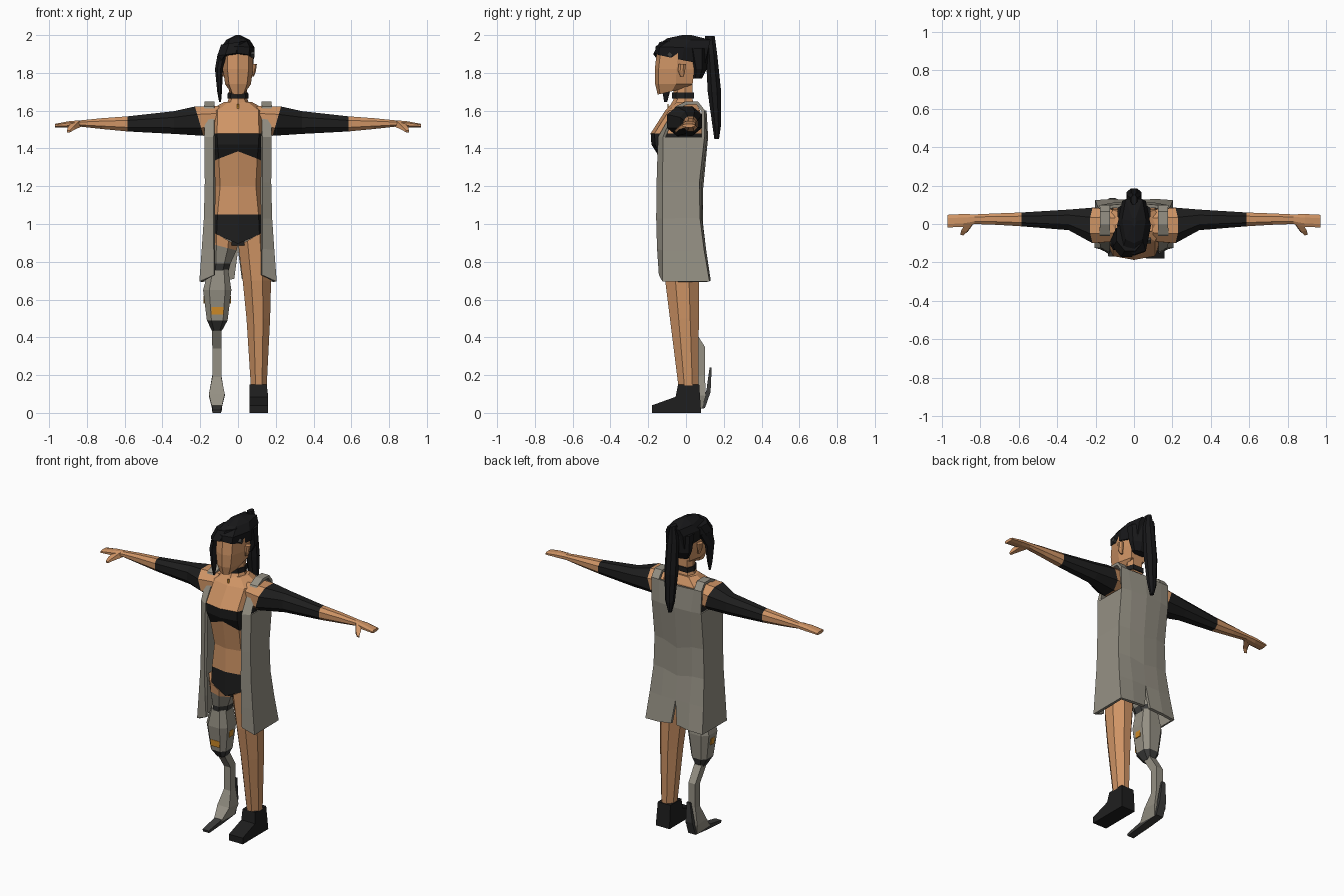
import bpy, bmesh, math

# Flat colours
def material(name, rgb):
    m = bpy.data.materials.new(name)
    m.diffuse_color = (*rgb, 1)
    return m

SKIN = material("skin", (0.62, 0.295, 0.13))
CLOTH = material("black_cloth", (0.013, 0.013, 0.013))
HAIR = material("black_hair", (0.009, 0.009, 0.010))
GREY = material("warm_grey", (0.30, 0.28, 0.23))
DARK = material("dark_grey", (0.045, 0.045, 0.043))
ORANGE = material("orange", (0.60, 0.25, 0.02))


def finish(name, bm, mats, mirror=False, recalc=True):
    if recalc:
        bmesh.ops.recalc_face_normals(bm, faces=bm.faces)
    me = bpy.data.meshes.new(name)
    bm.to_mesh(me)
    bm.free()
    for m in mats:
        me.materials.append(m)
    ob = bpy.data.objects.new(name, me)
    bpy.context.collection.objects.link(ob)
    if mirror:
        mod = ob.modifiers.new("mirror", 'MIRROR')
        mod.merge_threshold = 0.001
    return ob


def loft(name, rings, mats, mirror=False):
    """Skin closed rings; mats gives one material per band, or one for all."""
    bm = bmesh.new()
    bands = mats if isinstance(mats, list) else [mats] * (len(rings) - 1)
    slots = list(dict.fromkeys(bands))
    vs = [[bm.verts.new(p) for p in r] for r in rings]
    n = len(rings[0])
    for a, b, m in zip(vs, vs[1:], bands):
        for i in range(n):
            j = (i + 1) % n
            bm.faces.new((a[i], a[j], b[j], b[i])).material_index = slots.index(m)
    bm.faces.new(vs[0]).material_index = slots.index(bands[0])
    bm.faces.new(vs[-1]).material_index = slots.index(bands[-1])
    return finish(name, bm, slots, mirror)


def octagon(a0, a1, b0, b1, c):
    """Chamfered rectangle in two axes."""
    da, db = (a1 - a0) * c, (b1 - b0) * c
    return [(a0 + da, b0), (a1 - da, b0), (a1, b0 + db), (a1, b1 - db),
            (a1 - da, b1), (a0 + da, b1), (a0, b1 - db), (a0, b0 + db)]


def level(z, x0, x1, y0, y1, tilt=0, c=0.3):
    return [(x, y, z + tilt * (x - x0) / (x1 - x0)) for x, y in octagon(x0, x1, y0, y1, c)]


def body(z, w, yf, yb, dz=0, s=0.02, tilt=0):
    """Symmetric ring with a centre ridge; dz shifts the front centre."""
    half = [(0.7 * w, yf + s, dz * 0.35), (w, (yf + yb) / 2 + 0.01, 0), (0.7 * w, yb, 0)]
    pts = [(0, yf, dz)] + half + [(0, yb, 0)] + [(-x, y, d) for x, y, d in reversed(half)]
    return [(x, y, z + d + tilt * (y - yf) / (yb - yf)) for x, y, d in pts]


def box(name, x0, x1, y0, y1, z0, z1, mat):
    ring = [(x0, y0), (x1, y0), (x1, y1), (x0, y1)]
    return loft(name, [[(x, y, z) for x, y in ring] for z in (z0, z1)], mat)


def strip(name, x, sections, mat):
    """Bar across x; each section is (half width, front y, z, back y, z)."""
    return loft(name, [[(x - h, a, b), (x + h, a, b), (x + h, c, d), (x - h, c, d)]
                       for h, a, b, c, d in sections], mat)


# Torso with briefs and chest band
loft("torso", [
    body(0.97, 0.162, -0.13, 0.06, -0.075), body(1.05, 0.155, -0.13, 0.06),
    body(1.20, 0.135, -0.125, 0.05), body(1.325, 0.145, -0.155, 0.065, 0.06),
    body(1.42, 0.155, -0.183, 0.08), body(1.48, 0.158, -0.187, 0.085),
    body(1.60, 0.155, -0.11, 0.075), body(1.645, 0.075, -0.07, 0.05)],
    [CLOTH, SKIN, SKIN, CLOTH, CLOTH, SKIN, SKIN])
box("crotch", -0.035, 0.035, -0.10, 0.05, 0.885, 0.97, CLOTH)

# Neck, choker and pendant
loft("neck", [body(1.60, 0.075, -0.10, 0.05), body(1.66, 0.05, -0.065, 0.035),
              body(1.74, 0.045, -0.065, 0.035)], SKIN)
loft("choker", [body(1.665, 0.056, -0.073, 0.042), body(1.695, 0.054, -0.073, 0.042)], CLOTH)
box("pendant", -0.004, 0.004, -0.099, -0.092, 1.61, 1.635, ORANGE)

# Head and ears
loft("head", [body(1.685, 0.042, -0.15, -0.02, s=0.012, tilt=0.03),
              body(1.74, 0.068, -0.163, 0.035, s=0.018),
              body(1.82, 0.08, -0.165, 0.045), body(1.91, 0.08, -0.155, 0.05),
              body(1.95, 0.06, -0.12, 0.05)], SKIN)
loft("ear", [level(1.78, 0.068, 0.084, -0.03, -0.012), level(1.81, 0.07, 0.095, -0.042, -0.005),
             level(1.848, 0.07, 0.10, -0.04, 0.0)], SKIN, mirror=True)

# Hair: cap, back, side lock, ponytail, clip
loft("hair_cap", [body(1.895, 0.083, -0.165, 0.10, 0.01, tilt=-0.05),
                  body(1.935, 0.088, -0.16, 0.12, 0.005), body(1.975, 0.062, -0.10, 0.13, 0.008),
                  body(2.0, 0.012, -0.02, 0.03)], HAIR)
loft("hair_back", [level(1.77, -0.055, 0.055, 0.035, 0.085), level(1.82, -0.08, 0.08, 0.03, 0.11),
                   level(1.93, -0.085, 0.085, 0.0, 0.12)], HAIR)
loft("hair_fringe", [level(1.855, -0.10, -0.05, -0.15, -0.03, 0.05),
                     level(1.89, -0.11, 0.03, -0.172, 0.0, 0.02),
                     level(1.95, -0.09, 0.05, -0.14, 0.03, 0.02)], HAIR)
loft("side_lock", [level(1.645, -0.10, -0.09, -0.115, -0.10), level(1.70, -0.11, -0.085, -0.125, -0.085),
                   level(1.82, -0.122, -0.08, -0.135, -0.06), level(1.90, -0.108, -0.06, -0.13, -0.02)], HAIR)
loft("ponytail", [level(1.45, -0.01, 0.01, 0.15, 0.175), level(1.52, -0.028, 0.028, 0.14, 0.185),
                  level(1.70, -0.04, 0.04, 0.115, 0.186), level(1.90, -0.036, 0.036, 0.105, 0.165),
                  level(1.995, -0.015, 0.015, 0.10, 0.152)], HAIR)
loft("hair_clip", [[(x, -0.085 + 0.016 * math.cos(a * math.pi / 2), 1.897 + 0.016 * math.sin(a * math.pi / 2))
                    for a in range(4)] for x in (0.07, 0.088)], DARK)

# Arms: shoulder, sleeve, forearm, hand, thumb
def arm(x, y0, y1, z0, z1, lean=0):
    return [(x + lean * (z - z0) / (z1 - z0), y, z) for y, z in octagon(y0, y1, z0, z1, 0.27)]

loft("arm", [arm(0.10, -0.09, 0.075, 1.48, 1.625), arm(0.183, -0.10, 0.085, 1.467, 1.622, 0.045),
             arm(0.34, -0.032, 0.075, 1.477, 1.597), arm(0.585, -0.012, 0.06, 1.49, 1.57),
             arm(0.72, -0.004, 0.055, 1.503, 1.56), arm(0.83, 0.0, 0.05, 1.515, 1.549),
             arm(0.89, -0.015, 0.052, 1.512, 1.545), arm(0.97, -0.018, 0.048, 1.512, 1.53)],
     [SKIN, CLOTH, CLOTH, SKIN, SKIN, SKIN, SKIN], mirror=True)
loft("thumb", [[(0.84, 0.0, 1.545), (0.83, 0.01, 1.515), (0.875, 0.01, 1.515), (0.88, 0.0, 1.54)],
               [(0.87, -0.04, 1.515), (0.865, -0.04, 1.50), (0.89, -0.035, 1.50), (0.90, -0.035, 1.515)],
               [(0.89, -0.06, 1.495), (0.89, -0.058, 1.485), (0.905, -0.052, 1.485), (0.905, -0.055, 1.495)]],
     SKIN, mirror=True)

# Open sleeveless coat: rows of columns (inner front, outer front, outer back, mid back, centre back)
rows = [
    [(0.125, -0.135, 0.73), (0.197, -0.12, 0.695), (0.197, 0.118, 0.695), (0.11, 0.122, 0.70), (0.02, 0.115, 0.71)],
    [(0.125, -0.145, 0.87), (0.185, -0.12, 0.86), (0.185, 0.09, 0.86), (0.10, 0.098, 0.86), (0, 0.098, 0.86)],
    [(0.125, -0.15, 1.03), (0.173, -0.12, 1.03), (0.173, 0.068, 1.03), (0.10, 0.075, 1.03), (0, 0.08, 1.01)],
    [(0.125, -0.148, 1.22), (0.168, -0.12, 1.22), (0.168, 0.065, 1.22), (0.10, 0.075, 1.22), (0, 0.082, 1.19)],
    [(0.125, -0.14, 1.46), (0.172, -0.115, 1.46), (0.172, 0.09, 1.46), (0.11, 0.102, 1.46), (0, 0.108, 1.46)],
]
bm = bmesh.new()
grid = [[bm.verts.new(p) for p in r] for r in rows]
for lo, hi in zip(grid, grid[1:]):
    for i in range(4):
        bm.faces.new((lo[i], lo[i + 1], hi[i + 1], hi[i]))
top = grid[-1]
inner, outer = top[0], top[1]
for y, z in ((-0.05, 1.615), (0.0, 1.64), (0.06, 1.64), (0.09, 1.60)):  # shoulder straps
    a, b = bm.verts.new((0.125, y, z)), bm.verts.new((0.178, y, z))
    bm.faces.new((inner, outer, b, a))
    inner, outer = a, b
bm.faces.new((top[3], inner, outer, top[2]))
neck_back = bm.verts.new((0, 0.10, 1.60))
bm.faces.new((top[4], neck_back, inner, top[3]))
coat = finish("coat", bm, [GREY], mirror=True)
shell = coat.modifiers.new("thickness", 'SOLIDIFY')
shell.thickness, shell.offset = 0.018, 0

# Natural leg and boot
loft("left_leg", [level(0.885, 0.002, 0.163, -0.12, 0.06, 0.09), level(0.70, 0.025, 0.175, -0.11, 0.07),
                  level(0.50, 0.045, 0.17, -0.085, 0.068), level(0.14, 0.068, 0.152, -0.04, 0.065)], SKIN)
side = [(-0.18, 0), (-0.18, 0.04), (-0.055, 0.085), (-0.042, 0.15), (0.07, 0.15), (0.08, 0)]
loft("boot", [[(x0 + (0.008 * s if z > 0.1 else 0), y, z) for y, z in side]
              for x0, s in ((0.062, 0), (0.16, -1))], CLOTH)

# Artificial leg: stump, socket, knee joint, shell, ankle
loft("right_thigh", [level(0.975, -0.163, -0.002, -0.12, 0.06, -0.09),
                     level(0.90, -0.16, -0.008, -0.115, 0.06, -0.04),
                     level(0.79, -0.15, -0.04, -0.09, 0.055), level(0.75, -0.15, -0.05, -0.08, 0.05)],
     [SKIN, GREY, DARK])
loft("shin_shell", [level(z, *r, c=0.22) for z, *r in (
    (0.76, -0.155, -0.052, -0.08, 0.055), (0.65, -0.185, -0.035, -0.09, 0.065),
    (0.49, -0.165, -0.055, -0.07, 0.05), (0.435, -0.138, -0.085, -0.03, 0.035))], [GREY, GREY, DARK])

# Orange shin plates
box("front_plate", -0.14, -0.077, -0.0805, -0.0715, 0.52, 0.56, ORANGE)
box("outer_plate", -0.1825, -0.1735, -0.032, 0.008, 0.58, 0.62, ORANGE)
box("inner_plate", -0.0465, -0.0375, -0.032, 0.008, 0.58, 0.62, ORANGE)

# Spring blade and its dark sole with raised heel
strip("blade", -0.112, [(0.026, -0.02, 0.45, 0.03, 0.46), (0.024, 0.05, 0.34, 0.10, 0.35),
                        (0.024, 0.05, 0.19, 0.10, 0.20), (0.042, 0.01, 0.10, 0.105, 0.09),
                        (0.026, -0.05, 0.03, 0.085, 0.025)], GREY)
strip("blade_sole", -0.112, [(0.012, 0.125, 0.24, 0.136, 0.24), (0.024, 0.108, 0.12, 0.13, 0.11),
                             (0.026, 0.08, 0.05, 0.10, 0.025), (0.026, -0.04, 0.04, -0.03, 0.012),
                             (0.022, -0.17, 0.016, -0.165, 0.0)], DARK)
